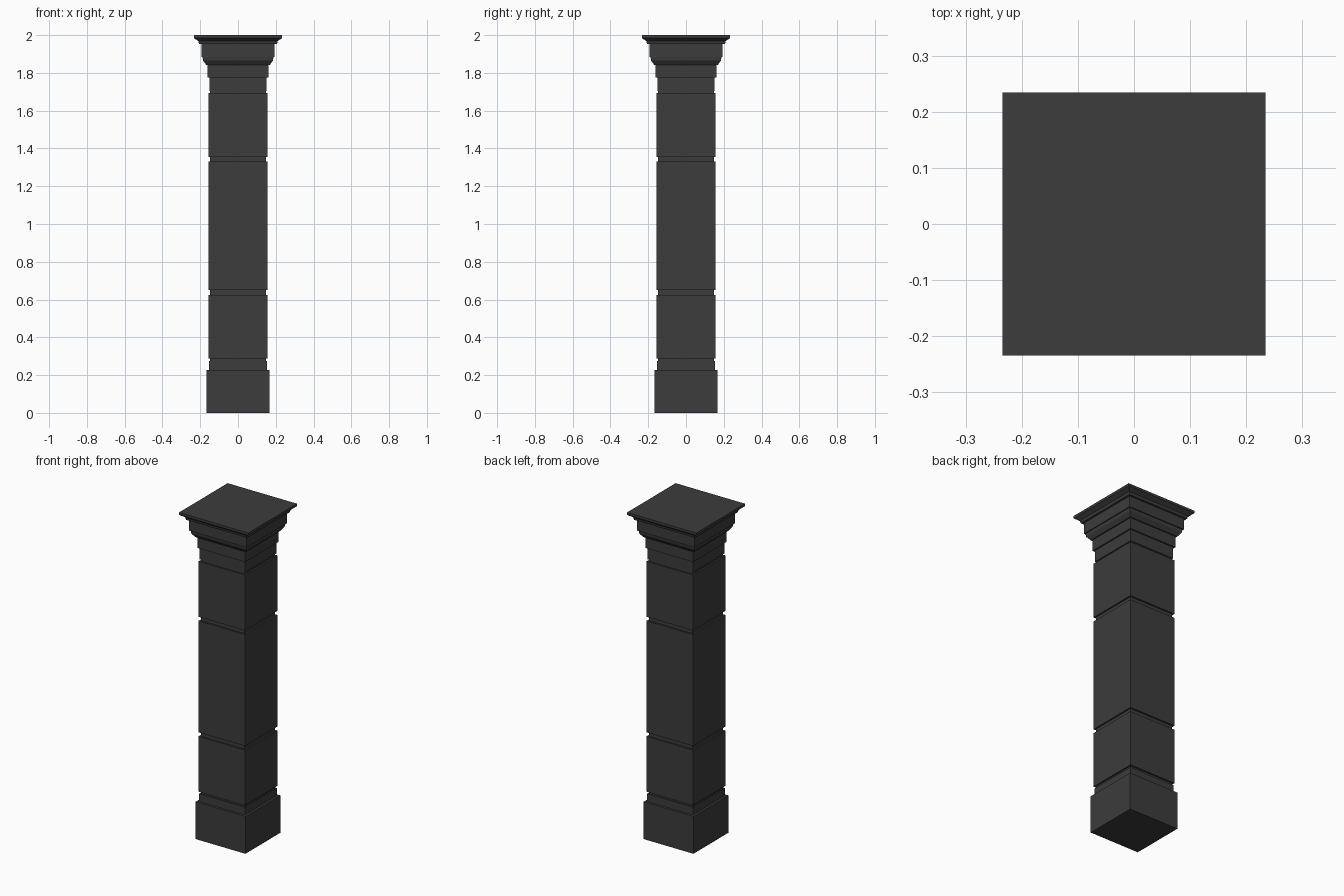
import bpy, bmesh

old = bpy.data.objects.get("Cube")
if old:
    bpy.data.objects.remove(old, do_unlink=True)

stone = bpy.data.materials.new("dark_stone")
stone.use_nodes = True
stone.diffuse_color = (0.045, 0.045, 0.045, 1)
stone.node_tree.nodes["Principled BSDF"].inputs["Base Color"].default_value = stone.diffuse_color


def square_loft(name, profile):
    """Closed square solid through (half width, height) rings."""
    bm = bmesh.new()
    rings = [[bm.verts.new((sx * w, sy * w, z))
              for sx, sy in ((-1, -1), (1, -1), (1, 1), (-1, 1))]
             for w, z in profile]
    bm.faces.new(rings[0][::-1])
    bm.faces.new(rings[-1])
    for low, high in zip(rings, rings[1:]):
        for i in range(4):
            j = (i + 1) % 4
            bm.faces.new((low[i], low[j], high[j], high[i]))
    mesh = bpy.data.meshes.new(name)
    bm.to_mesh(mesh)
    bm.free()
    mesh.materials.append(stone)
    obj = bpy.data.objects.new(name, mesh)
    bpy.context.collection.objects.link(obj)


BODY, GROOVE = 0.157, 0.147

# Base with a stepped plinth
square_loft("base", [(0.168, 0), (0.168, 0.228), (BODY - 0.003, 0.228), (BODY - 0.003, 0.275),
                     (GROOVE, 0.275), (GROOVE, 0.288)])

# Shaft blocks separated by recessed joints
blocks = {"lower": (0.288, 0.625), "middle": (0.65, 1.33), "upper": (1.355, 1.693)}
for name, (bottom, top) in blocks.items():
    square_loft(name + "_shaft_block", [(BODY, bottom), (BODY, top)])
for name, bottom, top in (("lower", 0.625, 0.65), ("upper", 1.33, 1.355)):
    square_loft(name + "_joint", [(GROOVE, bottom), (GROOVE, top)])

# Flaring capital: neck, bed moulding, frieze and cornice
square_loft("capital", [
    (GROOVE, 1.693), (GROOVE, 1.705), (0.152, 1.705), (0.152, 1.775),
    (0.161, 1.775), (0.161, 1.842), (0.168, 1.842), (0.185, 1.865), (0.188, 1.885),
    (0.194, 1.885), (0.194, 1.952), (0.206, 1.952), (0.21, 1.968),
    (0.227, 1.98), (0.234, 1.985), (0.234, 2)])
